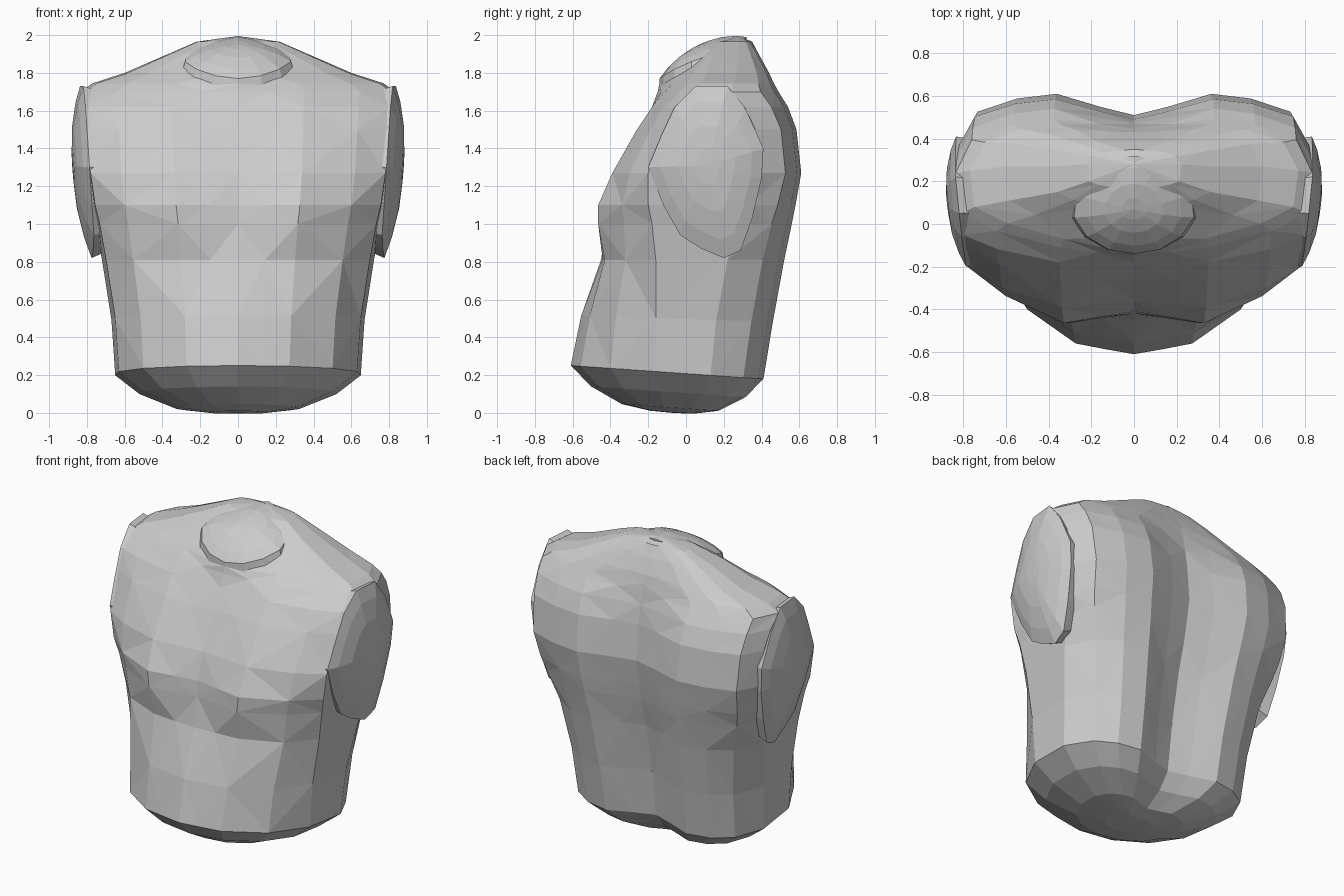
import bpy, bmesh
from mathutils import Vector


def loft(name, rings, tip_start=None, tip_end=None):
    """Skin closed rings into a faceted surface, with optional end points."""
    bm = bmesh.new()
    rows = [[bm.verts.new(p) for p in r] for r in rings]
    n = len(rows[0])
    for k, (a, b) in enumerate(zip(rows, rows[1:])):
        for i in range(n):
            j = (i + 1) % n
            if (i + k) % 2:
                bm.faces.new((a[i], a[j], b[j]))
                bm.faces.new((a[i], b[j], b[i]))
            else:
                bm.faces.new((a[i], a[j], b[i]))
                bm.faces.new((a[j], b[j], b[i]))
    for tip, row in ((tip_start, rows[0]), (tip_end, rows[-1])):
        if tip is not None:
            t = bm.verts.new(tip)
            for i in range(n):
                bm.faces.new((row[i], row[(i + 1) % n], t))
    bmesh.ops.recalc_face_normals(bm, faces=bm.faces)
    me = bpy.data.meshes.new(name)
    bm.to_mesh(me)
    bm.free()
    ob = bpy.data.objects.new(name, me)
    bpy.context.collection.objects.link(ob)
    return ob


def dome(rim, centre, bulge, power=2.5, steps=(1, 0.8, 0.5, 0.22)):
    """Rings shrinking from a rim towards a bulged centre."""
    c, b = Vector(centre), Vector(bulge)
    rings = [[c + s * (Vector(p) - c) + b * (1 - s ** power) for p in rim] for s in steps]
    return rings, c + b


# Body sections: z, half width, then y at front centre, front mid,
# side front, side back, back mid, back centre
SECTIONS = [
    (0.215, 0.65, -0.61, -0.56, -0.16, 0.13, 0.41, 0.31),
    (0.50, 0.67, -0.555, -0.51, -0.16, 0.16, 0.46, 0.35),
    (0.81, 0.72, -0.45, -0.43, -0.16, 0.22, 0.52, 0.41),
    (1.00, 0.755, -0.42, -0.465, -0.18, 0.28, 0.56, 0.46),
    (1.10, 0.78, -0.41, -0.465, -0.20, 0.33, 0.58, 0.48),
    (1.27, 0.805, -0.36, -0.39, -0.20, 0.39, 0.61, 0.51),
    (1.50, 0.82, -0.25, -0.26, -0.11, 0.37, 0.585, 0.49),
    (1.62, 0.83, -0.18, -0.18, -0.05, 0.31, 0.54, 0.47),
    (1.70, 0.835, -0.15, -0.11, 0.05, 0.24, 0.49, 0.455),
    (1.745, 0.77, -0.14, -0.07, 0.08, 0.25, 0.465, 0.445),
    (1.80, 0.60, -0.10, -0.02, 0.11, 0.27, 0.44, 0.43),
    (1.90, 0.37, 0.05, 0.08, 0.15, 0.27, 0.385, 0.385),
    (1.965, 0.22, 0.15, 0.17, 0.20, 0.28, 0.34, 0.35),
]


def section(z, w, fc, f, sf, sb, b, bc):
    high = z > 0.9
    m = 0.52 if high else 0.6
    half = [(0.2, fc * 0.55 + f * 0.45), (0.42, f), (0.77, f * m + sf * (1 - m)), (0.97, sf),
            (1.0, sb), (0.91 if high else 0.87, b * 0.62 + sb * 0.38),
            (0.68, b * 0.9 + sb * 0.1), (0.45, b), (0.2, b * 0.4 + bc * 0.6)]
    right = [(x * w, y) for x, y in half]
    ring = [(0, fc)] + right + [(0, bc)] + [(-x, y) for x, y in reversed(right)]
    tilt = 0.07 * max(0, 1 - (z - 0.215) / 0.5)
    return [(x, y, z - tilt * (y + 0.1)) for x, y in ring]


rings = [section(*s) for s in SECTIONS]
loft("torso", rings, tip_end=(0, 0.28, 1.995))

# Rounded cut face under the waist
base, tip = dome(rings[0], (0, -0.07, 0.21), (0, 0, -0.21), 3)
loft("waist_cap", base, tip_end=tip)

# Arm stumps: teardrop rim in y, z with bulging face
ARM = [(0.05, 1.73), (0.22, 1.73), (0.32, 1.60), (0.41, 1.40), (0.40, 1.24), (0.35, 1.03),
       (0.29, 0.86), (0.20, 0.82), (0.08, 0.87), (-0.03, 0.94), (-0.12, 1.10),
       (-0.20, 1.30), (-0.13, 1.47), (-0.06, 1.62)]
for side, label in ((1, "right"), (-1, "left")):
    rim = [(side * (0.755 + 0.10 * max(0, y) + 0.065 * (z - 0.82)), y, z) for y, z in ARM]
    cap, tip = dome(rim, (side * 0.805, 0.11, 1.31), (side * 0.07, 0, 0))
    skirt = [(x - side * 0.06, 0.11 + (y - 0.11) * 0.97, 1.35 + (z - 1.35) * 0.95)
             for x, y, z in rim]
    loft("arm_stump_" + label, [skirt] + cap, tip_end=tip)

# Neck stump: sloping oval with low dome
NECK = [(0, -0.14, 1.77), (0.12, -0.12, 1.785), (0.22, -0.06, 1.82), (0.28, 0.03, 1.86),
        (0.27, 0.14, 1.90), (0.20, 0.24, 1.94), (0.11, 0.30, 1.97), (0, 0.32, 1.99)]
rim = NECK + [(-x, y, z) for x, y, z in reversed(NECK[1:-1])]
cap, tip = dome(rim, (0, 0.09, 1.89), (0, -0.02, 0.06))
skirt = [(x * 1.1, y, z - 0.09) for x, y, z in rim]
loft("neck_stump", [skirt] + cap, tip_end=tip)
